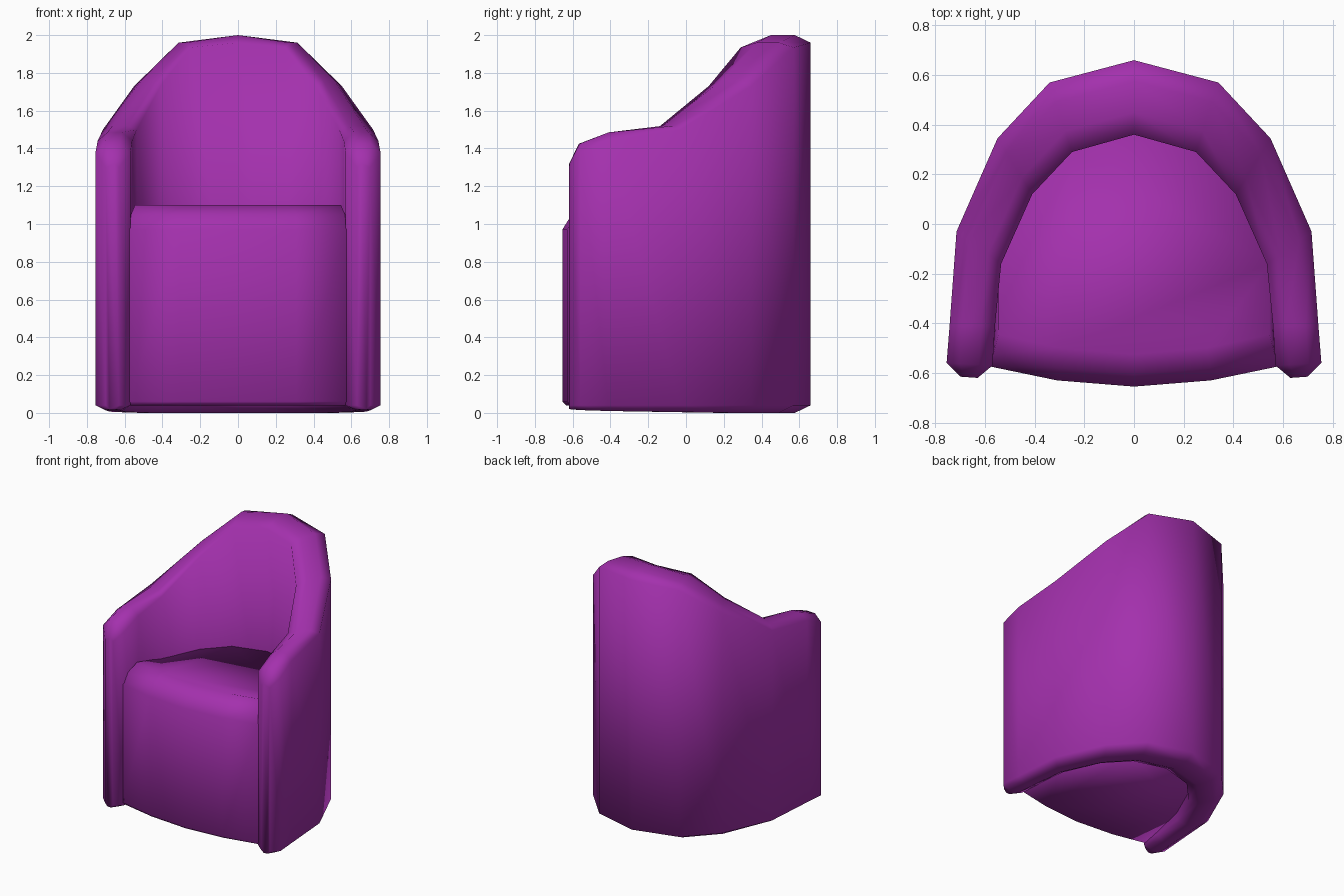
import bpy
import bmesh

cube = bpy.data.objects.get("Cube")
if cube:
    bpy.data.objects.remove(cube, do_unlink=True)

purple = bpy.data.materials.new("purple upholstery")
purple.use_nodes = True
COLOR = (0.37, 0.03, 0.42, 1)
purple.diffuse_color = COLOR
purple.node_tree.nodes["Principled BSDF"].inputs["Base Color"].default_value = COLOR


def loft(name, rings):
    """Skin a list of equal closed rings and cap both ends."""
    bm = bmesh.new()
    loops = [[bm.verts.new(p) for p in ring] for ring in rings]
    n = len(loops[0])
    for a, b in zip(loops, loops[1:]):
        for i in range(n):
            j = (i + 1) % n
            bm.faces.new((a[i], a[j], b[j], b[i]))
    bm.faces.new(loops[0])
    bm.faces.new(loops[-1])
    bmesh.ops.recalc_face_normals(bm, faces=bm.faces)
    for face in bm.faces:
        face.smooth = True
    mesh = bpy.data.meshes.new(name)
    bm.to_mesh(mesh)
    bm.free()
    mesh.materials.append(purple)
    obj = bpy.data.objects.new(name, mesh)
    bpy.context.collection.objects.link(obj)
    return obj


# Wrap-around back and arms: outer xy, inner xy, top height, edge drop, base
stations = [
    ((0, 0.66), (0, 0.36), 2.0, 0.04, 0),
    ((0.34, 0.57), (0.25, 0.29), 1.96, 0.025, 0),
    ((0.55, 0.345), (0.41, 0.12), 1.76, 0.03, 0),
    ((0.715, -0.03), (0.535, -0.16), 1.52, 0.02, 0.005),
    ((0.743, -0.41), (0.56, -0.41), 1.485, 0.045, 0.01),
    ((0.755, -0.56), (0.57, -0.57), 1.425, 0.05, 0.015),
    ((0.70, -0.615), (0.63, -0.62), 1.32, 0.02, 0.02),
]


def section(outer, inner, top, drop, base, side):
    profile = [(0, 0.04), (0, top - drop), (0.28, top), (0.7, top),
               (1, top - drop), (1, 0.04), (0.7, base), (0.28, base)]
    return [(side * (outer[0] + (inner[0] - outer[0]) * t),
             outer[1] + (inner[1] - outer[1]) * t, z) for t, z in profile]


left_half = [section(*s, 1) for s in stations]
right_half = [section(*s, -1) for s in stations[1:]]
loft("back_and_arms", right_half[::-1] + left_half)

# Seat block: bowed front, rounded top front edge, top falling to the back
front = [(0, -0.655), (0.31, -0.63), (0.575, -0.575)]
rear = [(0.545, -0.16), (0.42, 0.125), (0.255, 0.3), (0, 0.37)]


def seat_ring(setback, narrow, front_z, rear_z):
    half = [(x * narrow, y + setback, front_z) for x, y in front]
    half += [(x, y, rear_z) for x, y in rear]
    return half + [(-x, y, z) for x, y, z in half[-2:0:-1]]


loft("seat", [
    seat_ring(0.02, 1, 0.04, 0.1),
    seat_ring(0, 1, 0.06, 0.12),
    seat_ring(0, 1, 0.97, 0.92),
    seat_ring(0.05, 0.985, 1.05, 0.97),
    seat_ring(0.13, 0.95, 1.1, 1.02),
])
